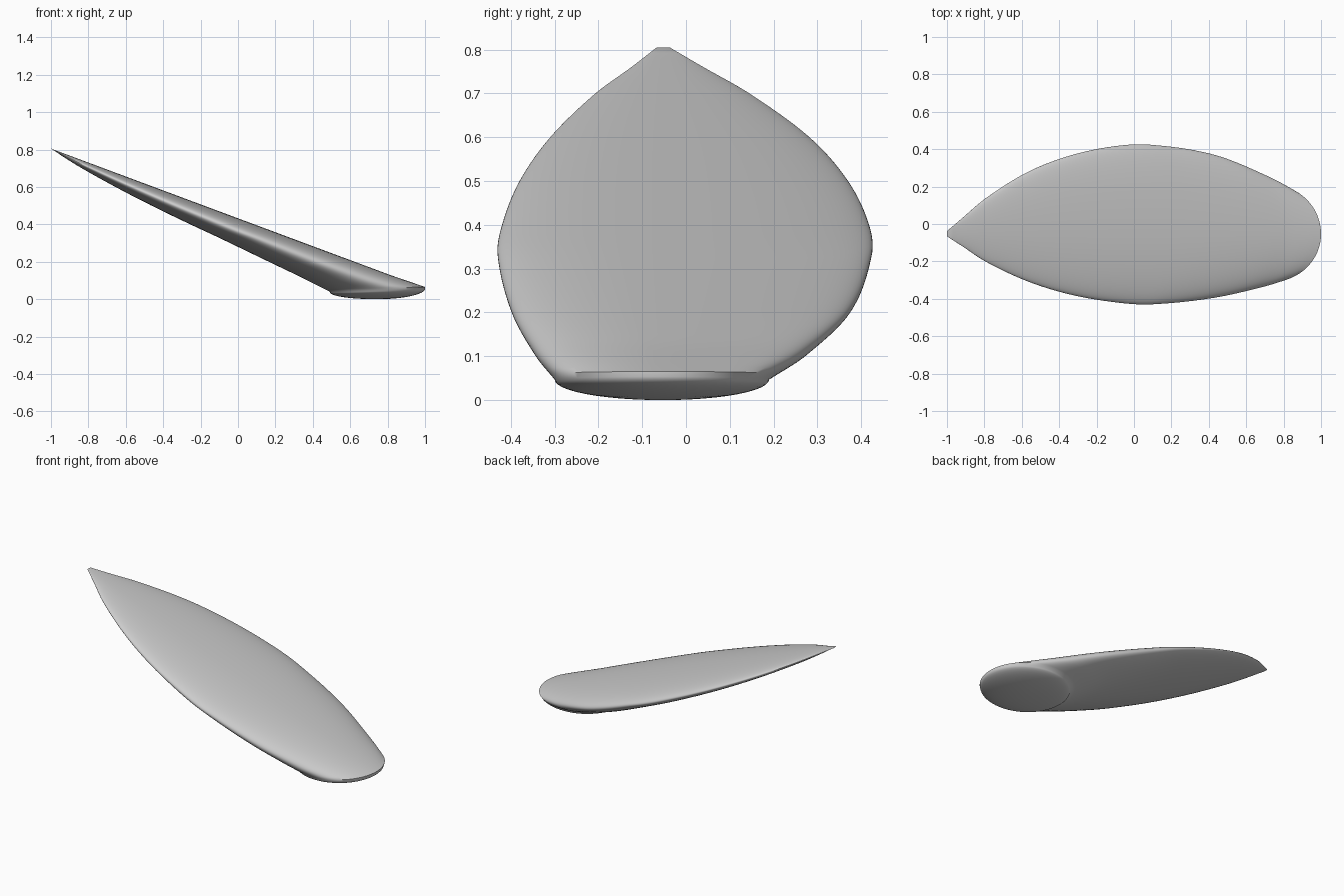
import bpy, bmesh, math

if "Cube" in bpy.data.objects:
    bpy.data.objects.remove(bpy.data.objects["Cube"])

# Horizontal section keys: height, underside x, left edge y, right edge y
KEYS = [
    (0.047, 0.49, -0.300, 0.190),
    (0.10, 0.375, -0.343, 0.272),
    (0.20, 0.165, -0.398, 0.375),
    (0.33, -0.105, -0.430, 0.424),
    (0.40, -0.255, -0.420, 0.418),
    (0.50, -0.462, -0.380, 0.370),
    (0.60, -0.655, -0.310, 0.282),
    (0.70, -0.835, -0.207, 0.145),
    (0.76, -0.932, -0.125, 0.040),
    (0.805, -0.998, -0.067, -0.037),
]
SPINE_Y = -0.053
SEG = 96


def slope(i, c):
    a, b = KEYS[max(i - 1, 0)], KEYS[min(i + 1, len(KEYS) - 1)]
    return (b[c] - a[c]) / (b[0] - a[0])


def sample(z, c):
    """Smooth interpolation of one column of the keys."""
    i = max(k for k in range(len(KEYS) - 1) if KEYS[k][0] <= z + 1e-9)
    p, q = KEYS[i], KEYS[i + 1]
    h = q[0] - p[0]
    t = (z - p[0]) / h
    return ((2*t**3 - 3*t**2 + 1) * p[c] + (t**3 - 2*t**2 + t) * h * slope(i, c)
            + (3*t**2 - 2*t**3) * q[c] + (t**3 - t**2) * h * slope(i + 1, c))


def ring(bm, z, dome=None):
    """Section made of two half ellipses meeting at the spine."""
    zs = max(z, KEYS[0][0])
    x0, left, right = (sample(zs, c) for c in (1, 2, 3))
    x1 = min(1.0, 1 - (zs - 0.06) * 2 / 0.745)
    cx, rx = (x0 + x1) / 2, max((x1 - x0) / 2, 0.001)
    s = 1 if dome is None else dome
    # the lower rim tips up slightly toward the outer edge
    tilt = 0.025 * max(0, 1 - (zs - 0.047) / 0.08)
    verts = []
    for k in range(SEG):
        a = 2 * math.pi * k / SEG
        ry = right - SPINE_Y if math.sin(a) > 0 else SPINE_Y - left
        dx = rx * s * math.cos(a)
        verts.append(bm.verts.new((cx + dx, SPINE_Y + ry * s * math.sin(a), z + tilt * dx * s)))
    return verts


bm = bmesh.new()
z_base, z_tip = KEYS[0][0], KEYS[-1][0]
rings = []
# Rounded underside of the base
for i in range(1, 12):
    a = math.pi / 2 * i / 12
    rings.append(ring(bm, z_base * (1 - math.cos(a)), math.sin(a)))
# Leaning petal body
N = 60
for i in range(N + 1):
    rings.append(ring(bm, z_base + (z_tip - z_base) * i / N))
for a, b in zip(rings, rings[1:]):
    for k in range(SEG):
        n = (k + 1) % SEG
        bm.faces.new((a[k], a[n], b[n], b[k]))
# Close the bottom and the tip
bottom = bm.verts.new((0.745, SPINE_Y, 0))
for k in range(SEG):
    bm.faces.new((bottom, rings[0][(k + 1) % SEG], rings[0][k]))
bm.faces.new(rings[-1])
bmesh.ops.recalc_face_normals(bm, faces=bm.faces[:])

mesh = bpy.data.meshes.new("petal")
bm.to_mesh(mesh)
bm.free()
petal = bpy.data.objects.new("petal", mesh)
bpy.context.collection.objects.link(petal)
bpy.context.view_layer.objects.active = petal
petal.select_set(True)
bpy.ops.object.shade_smooth_by_angle(angle=math.radians(60))
